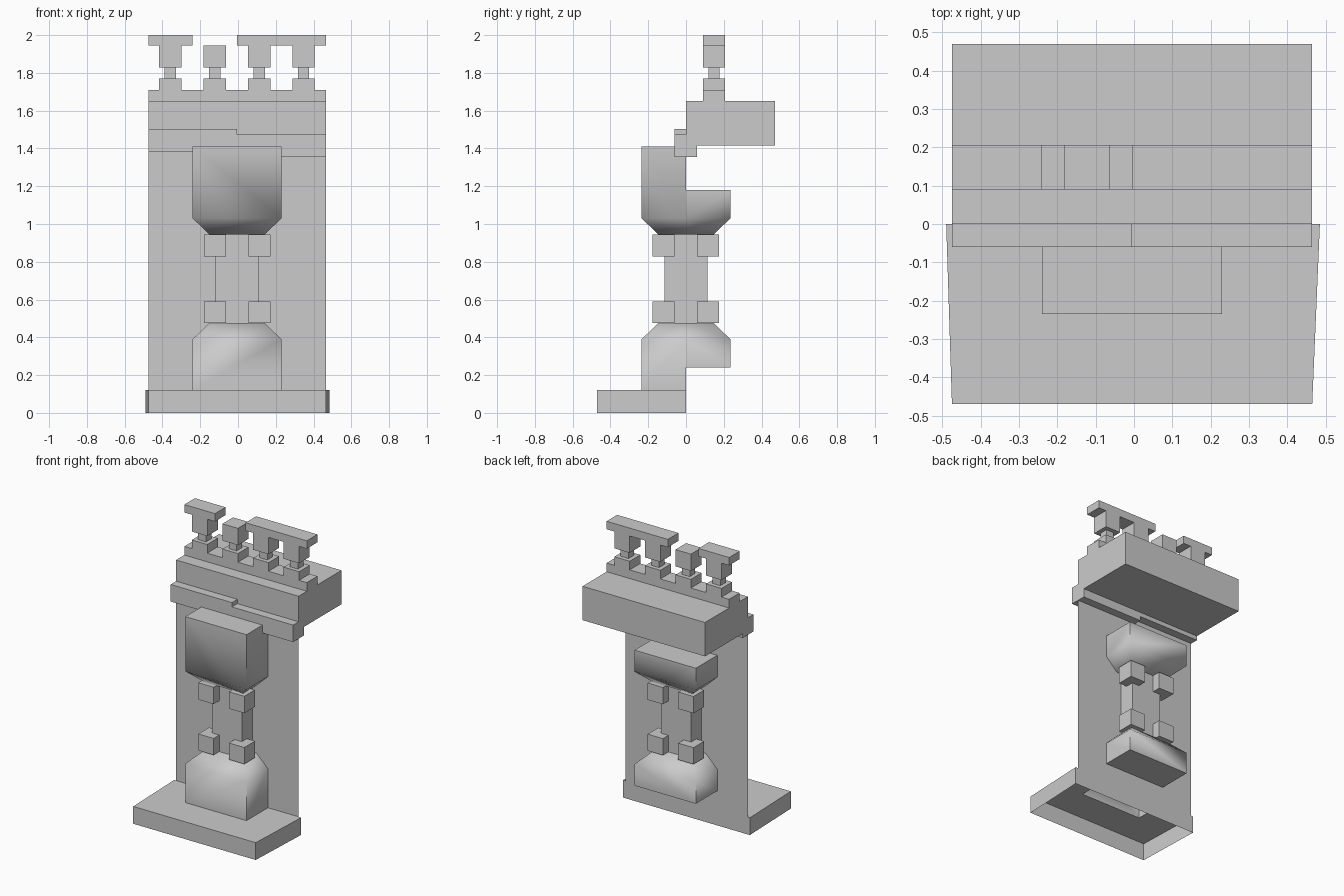
import bpy, bmesh, math

cube = bpy.data.objects.get("Cube")
if cube:
    bpy.data.objects.remove(cube, do_unlink=True)

# Single stone colour
stone = bpy.data.materials.new("stone_grey")
stone.use_nodes = True
GREY = (0.6, 0.6, 0.6, 1)
stone.diffuse_color = GREY
stone.node_tree.nodes["Principled BSDF"].inputs["Base Color"].default_value = GREY

X0, X1 = -0.475, 0.465      # outer width of the body
MID = -0.005                # centre line of the body


def make(name, faces, smooth=False):
    """Mesh object from faces given as corner points; shared corners are welded."""
    bm = bmesh.new()
    for f in faces:
        bm.faces.new([bm.verts.new(p) for p in f])
    bmesh.ops.remove_doubles(bm, verts=bm.verts, dist=0.0005)
    bmesh.ops.recalc_face_normals(bm, faces=bm.faces)
    me = bpy.data.meshes.new(name)
    bm.to_mesh(me)
    bm.free()
    me.materials.append(stone)
    ob = bpy.data.objects.new(name, me)
    bpy.context.collection.objects.link(ob)
    if smooth:
        bpy.ops.object.select_all(action='DESELECT')
        ob.select_set(True)
        bpy.context.view_layer.objects.active = ob
        bpy.ops.object.shade_smooth_by_angle(angle=math.radians(60))
    return ob


def bridge(a, b):
    """Quads between two open point rows."""
    return [(a[i], a[i + 1], b[i + 1], b[i]) for i in range(len(a) - 1)]


def box(name, xs, ys, zs):
    rows = [[(xs[0], ys[0], z), (xs[1], ys[0], z), (xs[1], ys[1], z), (xs[0], ys[1], z)] for z in zs]
    sides = bridge(*[r + r[:1] for r in rows])
    return make(name, sides + rows)


# Backing wall, a thin sheet
make("back_wall", [[(X0, 0, 0.12), (X1, 0, 0.12), (X1, 0, 1.42), (X0, 0, 1.42)]])

# Base: hollow underneath, flaring towards the wall, open under the lower bulb
outline = [(-0.49, 0), (X0, -0.47), (X1, -0.47), (0.485, 0)]
opening = [(0.23, 0), (0.23, -0.235), (-0.24, -0.235), (-0.24, 0)]
low = [(x, y, 0) for x, y in outline]
high = [(x, y, 0.12) for x, y in outline]
top = high + [(x, y, 0.12) for x, y in opening]
make("base", bridge(low + low[:1], high + high[:1]) + [top])


# Bulbs: front and back halves meet at the wall and taper to the neck
def bulb(name, neck_z, shoulder_z, front_z, back_z, front_closed):
    def row(side, half_x, depth, z):
        l, r = MID - half_x, MID + half_x
        return [(l, 0, z), (l, side * depth, z), (r, side * depth, z), (r, 0, z)]
    faces = []
    for side, end_z in ((-1, front_z), (1, back_z)):
        end = row(side, 0.235, 0.235, end_z)
        shoulder = row(side, 0.235, 0.235, shoulder_z)
        neck = row(side, 0.147, 0.147, neck_z)
        faces += bridge(end, shoulder) + bridge(shoulder, neck) + [neck]
        if side > 0 or front_closed:
            faces.append(end)
    make(name, faces, smooth=True)


bulb("lower_bulb", 0.475, 0.39, 0.12, 0.24, False)
bulb("upper_bulb", 0.945, 1.03, 1.41, 1.18, True)

# Neck with a block at each corner, top and bottom
box("neck", (-0.12, 0.11), (-0.115, 0.115), (0.475, 0.945))
for level, zs in (("lower", (0.475, 0.59)), ("upper", (0.828, 0.945))):
    for xn, xs in (("right", (-0.18, -0.063)), ("left", (0.055, 0.172))):
        for yn, ys in (("front", (-0.177, -0.06)), ("back", (0.058, 0.175))):
            box(f"{level}_{yn}_{xn}_block", xs, ys, zs)

# Overhanging slab and stepped ledge
box("top_slab", (X0, X1), (0, 0.47), (1.415, 1.65))
box("right_ledge", (X0, MID), (-0.06, 0.057), (1.385, 1.503))
box("left_ledge", (MID, X1), (-0.06, 0.057), (1.355, 1.473))

# Crest: rail, four posts and two cap bars
DEPTH = (0.09, 0.206)
box("crest_rail", (X0, X1), DEPTH, (1.65, 1.71))
for i in range(4):
    c = -0.358 + i * 0.235
    wide = (c - 0.059, c + 0.059)
    box(f"post_foot_{i + 1}", wide, DEPTH, (1.71, 1.77))
    box(f"post_stem_{i + 1}", (c - 0.03, c + 0.03), (0.118, 0.177), (1.77, 1.828))
    box(f"post_head_{i + 1}", wide, DEPTH, (1.828, 1.945))
box("right_cap_bar", (X0, -0.24), DEPTH, (1.945, 2))
box("left_cap_bar", (MID, X1), DEPTH, (1.945, 2))
